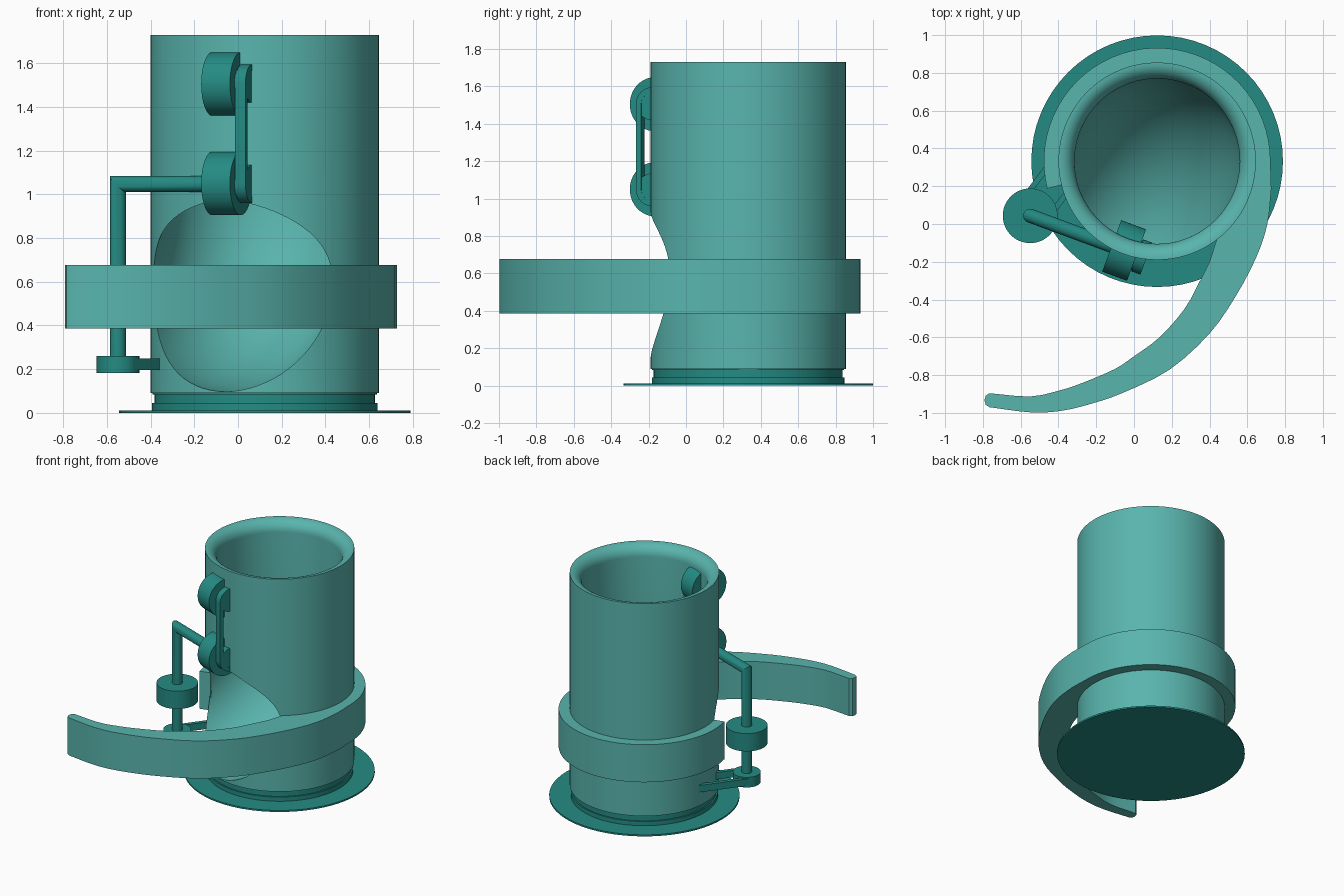
import bpy, bmesh
from math import sin, cos, pi, radians
from mathutils import Vector

if "Cube" in bpy.data.objects:
    bpy.data.objects.remove(bpy.data.objects["Cube"])

C = Vector((0.1225, 0.3325, 0))               # tower axis
A = radians(-110.3)                           # direction the outlet faces
N = Vector((cos(A), sin(A), 0))               # outward
T = Vector((-sin(A), cos(A), 0))              # sideways along the wheel axle
Z = Vector((0, 0, 1))
X, Y = Vector((1, 0, 0)), Vector((0, 1, 0))


def material(name, rgb):
    m = bpy.data.materials.new(name)
    m.diffuse_color = (*rgb, 1)
    m.use_nodes = True
    m.node_tree.nodes["Principled BSDF"].inputs["Base Color"].default_value = m.diffuse_color
    return m


LIGHT = material("light_teal", (0.10, 0.46, 0.42))
DARK = material("dark_teal", (0.018, 0.26, 0.23))


def finish(name, bm, mat):
    bmesh.ops.recalc_face_normals(bm, faces=bm.faces)
    me = bpy.data.meshes.new(name)
    bm.to_mesh(me)
    bm.free()
    ob = bpy.data.objects.new(name, me)
    bpy.context.collection.objects.link(ob)
    me.materials.append(mat)
    smooth(ob)
    return ob


def activate(ob):
    bpy.ops.object.select_all(action='DESELECT')
    ob.select_set(True)
    bpy.context.view_layer.objects.active = ob


def smooth(ob):
    activate(ob)
    bpy.ops.object.shade_smooth_by_angle(angle=radians(30))


def loft(name, rings, mat, seg=48):
    """Skin a list of (centre, axis_a, axis_b) ellipses and cap both ends."""
    bm = bmesh.new()
    loops = [[bm.verts.new(c + a * cos(2 * pi * i / seg) + b * sin(2 * pi * i / seg))
              for i in range(seg)] for c, a, b in rings]
    for p, q in zip(loops, loops[1:]):
        for i in range(seg):
            j = (i + 1) % seg
            bm.faces.new((p[i], p[j], q[j], q[i]))
    bm.faces.new(loops[0])
    bm.faces.new(loops[-1])
    return finish(name, bm, mat)


def rod(name, p, q, r, a, b, mat, seg=48):
    return loft(name, [(p, a * r, b * r), (q, a * r, b * r)], mat, seg)


def prism(name, outline, vec, mat):
    bm = bmesh.new()
    f = bm.faces.new([bm.verts.new(p) for p in outline])
    g = bmesh.ops.extrude_face_region(bm, geom=[f], use_keep_orig=True)
    bmesh.ops.translate(bm, vec=vec, verts=[v for v in g['geom'] if isinstance(v, bmesh.types.BMVert)])
    return finish(name, bm, mat)


def belt(name, p, q, u, v, r, thick, vec):
    """Loop around two equal pulleys; u points from p to q, v is across."""
    bm = bmesh.new()
    n = 16
    pts = [(q, -pi / 2 + pi * i / n) for i in range(n + 1)] + [(p, pi / 2 + pi * i / n) for i in range(n + 1)]
    loops = [[bm.verts.new(c + (u * cos(t) + v * sin(t)) * rad + off) for c, t in pts]
             for rad, off in ((r, vec * 0), (r, vec), (r - thick, vec), (r - thick, vec * 0))]
    for k in range(4):
        a, b = loops[k], loops[(k + 1) % 4]
        for i in range(len(pts)):
            j = (i + 1) % len(pts)
            bm.faces.new((a[i], a[j], b[j], b[i]))
    return finish(name, bm, DARK)


def curve_pts(pts, sub=3):
    """Catmull-Rom smoothing of a few 2D points."""
    P = [Vector((*p, 0)) for p in pts]
    P = [2 * P[0] - P[1]] + P + [2 * P[-1] - P[-2]]
    out = []
    for a, b, c, d in zip(P, P[1:], P[2:], P[3:]):
        for k in range(sub):
            t = k / sub
            out.append(0.5 * (2 * b + (c - a) * t + (2 * a - 5 * b + 4 * c - d) * t * t
                              + (3 * b - a - 3 * c + d) * t ** 3))
    return out + [P[-2]]


def arc(r, a0, a1, n):
    return [C + r * Vector((cos(t), sin(t), 0))
            for t in (radians(a0 + (a1 - a0) * i / n) for i in range(n + 1))]


# Tower body with a curved bore running from the top to the front outlet
RO, RB, OUT = 0.5225, 0.4375, 0.535
body = rod("tower_body", C + Z * 0.09, C + Z * 1.73, RO, T, N, LIGHT, 96)
rings = [(C + Z * 1.85, T * 0.519, N * 0.519)]
for i in range(11):                            # rounded lip
    t = pi / 2 * i / 10
    r = 0.519 - 0.0815 * sin(t)
    rings.append((C + Z * (1.73 - 0.085 * (1 - cos(t))), T * r, N * r))
for i in range(25):                            # elbow
    t = pi / 2 * i / 24
    rings.append((C + N * RO * (1 - cos(t)) + Z * (OUT + RO * (1 - sin(t))),
                  T * RB, (N * cos(t) + Z * sin(t)) * RB))
rings.append((C + N * 0.9 + Z * OUT, T * RB, Z * RB))
bore = loft("bore_cutter", rings, LIGHT, 72)
bore.hide_render = True
mod = body.modifiers.new("bore", 'BOOLEAN')
mod.operation, mod.solver, mod.object = 'DIFFERENCE', 'EXACT', bore
activate(body)
bpy.ops.object.modifier_apply(modifier="bore")
bpy.data.objects.remove(bore)
smooth(body)

# Turntable base: wide thin disc and stepped collar
loft("base_turntable", [(C + Z * z, X * r, Y * r) for z, r in (
    (0, 0.666), (0.012, 0.666), (0.012, 0.515), (0.045, 0.515),
    (0.045, 0.505), (0.085, 0.505), (0.085, 0.513), (0.092, 0.513))], DARK, 64)

# Catch wall: band around the tower that sweeps out to the front
outer = curve_pts([(0.727, 0.185), (0.706, 0), (0.648, -0.175), (0.54, -0.38), (0.4, -0.58),
                   (0.19, -0.77), (-0.05, -0.89), (-0.22, -0.95), (-0.39, -0.99),
                   (-0.55, -0.997), (-0.765, -0.97)])
tip = [Vector((-0.785, -0.957, 0)), Vector((-0.792, -0.933, 0)), Vector((-0.785, -0.909, 0))]
inner = curve_pts([(-0.765, -0.896), (-0.55, -0.913), (-0.39, -0.88), (-0.27, -0.84), (-0.1, -0.767),
                   (0, -0.7), (0.135, -0.6), (0.267, -0.45), (0.346, -0.307), (0.4, -0.2)])
outline = arc(0.6, 194, 0, 36) + outer + tip + inner + arc(0.516, -52, 194, 48)
prism("catch_wall", [p + Z * 0.387 for p in outline], Z * 0.29, LIGHT)

# Two stirring wheels with pulleys, joined by a belt
axle = C + N * 0.504
for label, z in (("lower", 1.05), ("upper", 1.505)):
    p = axle + Z * z
    rod(label + "_wheel", p - T * 0.07, p + T * 0.07, 0.145, N, Z, DARK)
    rod(label + "_pulley", p + T * 0.07, p + T * 0.123, 0.085, N, Z, DARK)
belt("wheel_belt", axle + Z * 1.05 + T * 0.075, axle + Z * 1.505 + T * 0.075,
     Z, N, 0.09, 0.03, T * 0.05)

# Bent drive shaft with a mitred corner
S = axle - T * 0.53
rs = 0.037
loft("drive_shaft", [(axle + Z * 1.048, Z * rs, N * rs),
                     (S + Z * 1.048, (Z - T) * rs, N * rs),
                     (S + Z * 0.2, -T * rs, N * rs)], DARK, 32)

# Flywheel and lower pulley on the upright shaft
rod("shaft_flywheel", S + Z * 0.483, S + Z * 0.62, 0.145, X, Y, DARK)
rod("shaft_pulley", S + Z * 0.182, S + Z * 0.26, 0.0975, X, Y, DARK)

# Belt from the lower pulley into the tower wall
d = Vector((cos(radians(53)), sin(radians(53)), 0))
belt("base_belt", S + Z * 0.197, S + d * 0.45 + Z * 0.197, d, Vector((-d.y, d.x, 0)),
     0.0975, 0.03, Z * 0.053)
